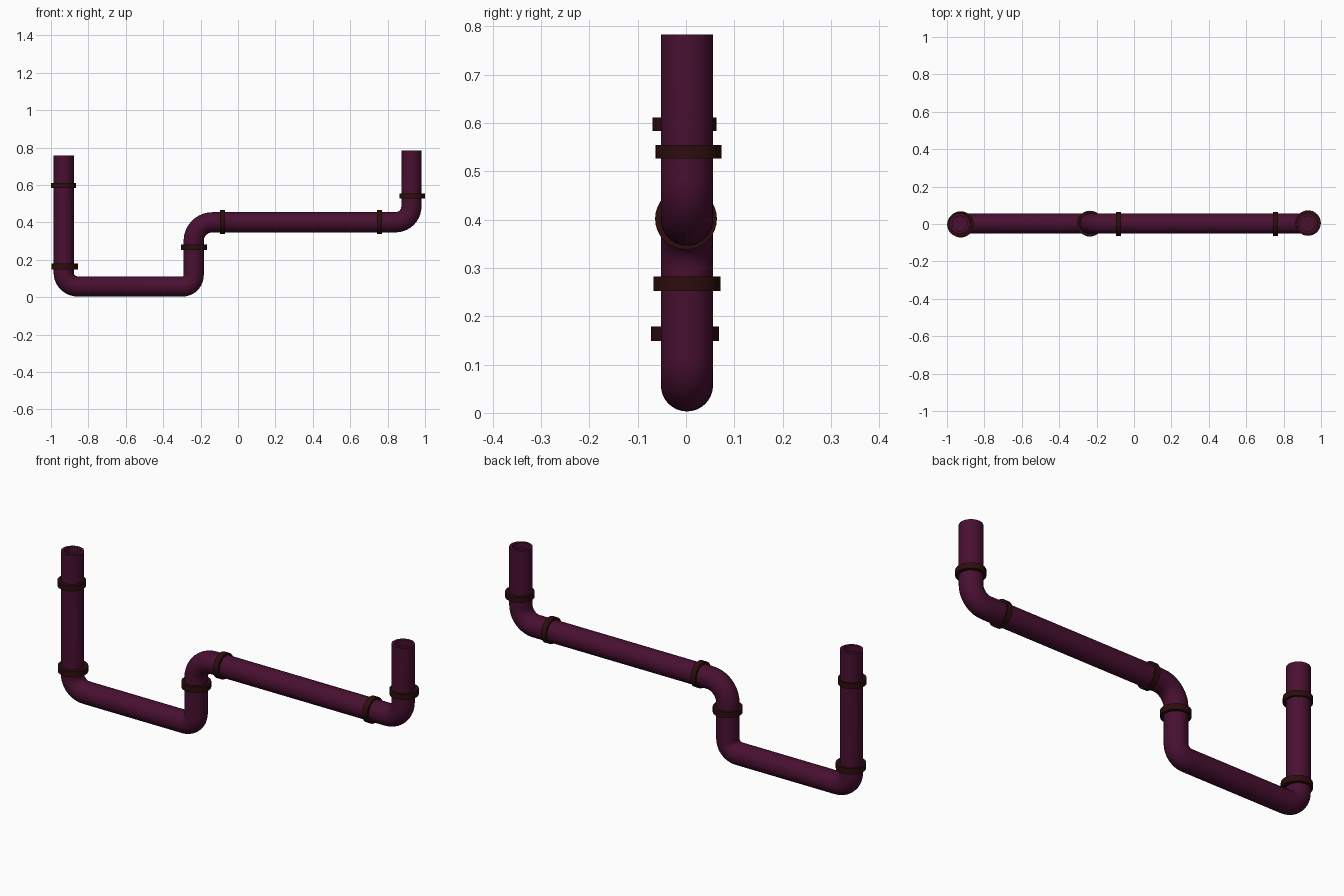
import bpy, bmesh, math
from mathutils import Vector

cube = bpy.data.objects.get("Cube")
if cube:
    bpy.data.objects.remove(cube, do_unlink=True)

SIDES = 32
Y_AXIS = Vector((0, 1, 0))


def material(name, color):
    m = bpy.data.materials.new(name)
    m.use_nodes = True
    m.diffuse_color = color
    bsdf = m.node_tree.nodes["Principled BSDF"]
    bsdf.inputs["Base Color"].default_value = color
    bsdf.inputs["Roughness"].default_value = 0.6
    return m


plum = material("dark plum", (0.065, 0.005, 0.030, 1))
brown = material("dark brown", (0.026, 0.004, 0.004, 1))


def sweep(name, stations, mat, closed=False):
    """Skin rings given as (centre, tangent, radius); all tangents lie in the xz plane."""
    bm = bmesh.new()
    rings = []
    for centre, tangent, radius in stations:
        side = Y_AXIS.cross(tangent).normalized()
        angles = [math.tau * i / SIDES for i in range(SIDES)]
        rings.append([bm.verts.new(centre + radius * (math.cos(a) * side + math.sin(a) * Y_AXIS))
                      for a in angles])
    pairs = list(zip(rings, rings[1:]))
    if closed:
        pairs.append((rings[-1], rings[0]))
    else:
        bm.faces.new(rings[0])
        bm.faces.new(rings[-1])
    for a, b in pairs:
        for i in range(SIDES):
            j = (i + 1) % SIDES
            bm.faces.new((a[i], a[j], b[j], b[i]))
    bmesh.ops.recalc_face_normals(bm, faces=bm.faces)
    mesh = bpy.data.meshes.new(name)
    bm.to_mesh(mesh)
    bm.free()
    mesh.materials.append(mat)
    obj = bpy.data.objects.new(name, mesh)
    bpy.context.collection.objects.link(obj)
    bpy.ops.object.select_all(action='DESELECT')
    obj.select_set(True)
    bpy.context.view_layer.objects.active = obj
    bpy.ops.object.shade_smooth_by_angle(angle=math.radians(35))
    return obj


def elbow(before, corner, after, bend, steps=10):
    """Centre points and tangents of a round bend between two straight runs."""
    d0, d1 = (corner - before).normalized(), (after - corner).normalized()
    pivot = corner - bend * d0 + bend * d1
    for k in range(steps + 1):
        a = math.pi / 2 * k / steps
        yield (pivot - bend * math.cos(a) * d1 + bend * math.sin(a) * d0,
               math.cos(a) * d0 + math.sin(a) * d1)


# Pipe: one run with four elbows and a recessed mouth at each end
R, BORE, DEPTH, Y = 0.054, 0.040, 0.03, 0.002
corners = [Vector((x, Y, z)) for x, z in
           [(-0.932, 0.758), (-0.932, 0.057), (-0.237, 0.057),
            (-0.237, 0.40), (0.927, 0.40), (0.927, 0.783)]]
bends = [0.075, 0.06, 0.10, 0.085]
up, down = Vector((0, 0, 1)), Vector((0, 0, -1))
start, end = corners[0], corners[-1]
path = [(start + DEPTH * down, down, BORE), (start, down, BORE), (start, down, R)]
for i, bend in enumerate(bends):
    path += [(p, t, R) for p, t in elbow(*corners[i:i + 3], bend)]
path += [(end, up, R), (end, up, BORE), (end + DEPTH * down, up, BORE)]
sweep("pipe", path, plum)


# Clamp bands: flat rings around the pipe
def band(name, centre, axis, radius, half):
    c, t = Vector(centre), Vector(axis)
    inner = R - 0.006
    sweep(name, [(c - half * t, t, inner), (c - half * t, t, radius),
                 (c + half * t, t, radius), (c + half * t, t, inner)], brown, closed=True)


Z, X = (0, 0, 1), (1, 0, 0)
band("upper_right_band", (-0.933, -0.003, 0.597), Z, 0.066, 0.014)
band("lower_right_band", (-0.926, -0.002, 0.164), Z, 0.070, 0.015)
band("middle_riser_band", (-0.236, 0.002, 0.267), Z, 0.069, 0.015)
band("left_riser_band", (0.931, 0.005, 0.541), Z, 0.068, 0.014)
band("long_run_inner_band", (-0.083, 0, 0.402), X, 0.064, 0.014)
band("long_run_outer_band", (0.757, 0, 0.402), X, 0.064, 0.014)
